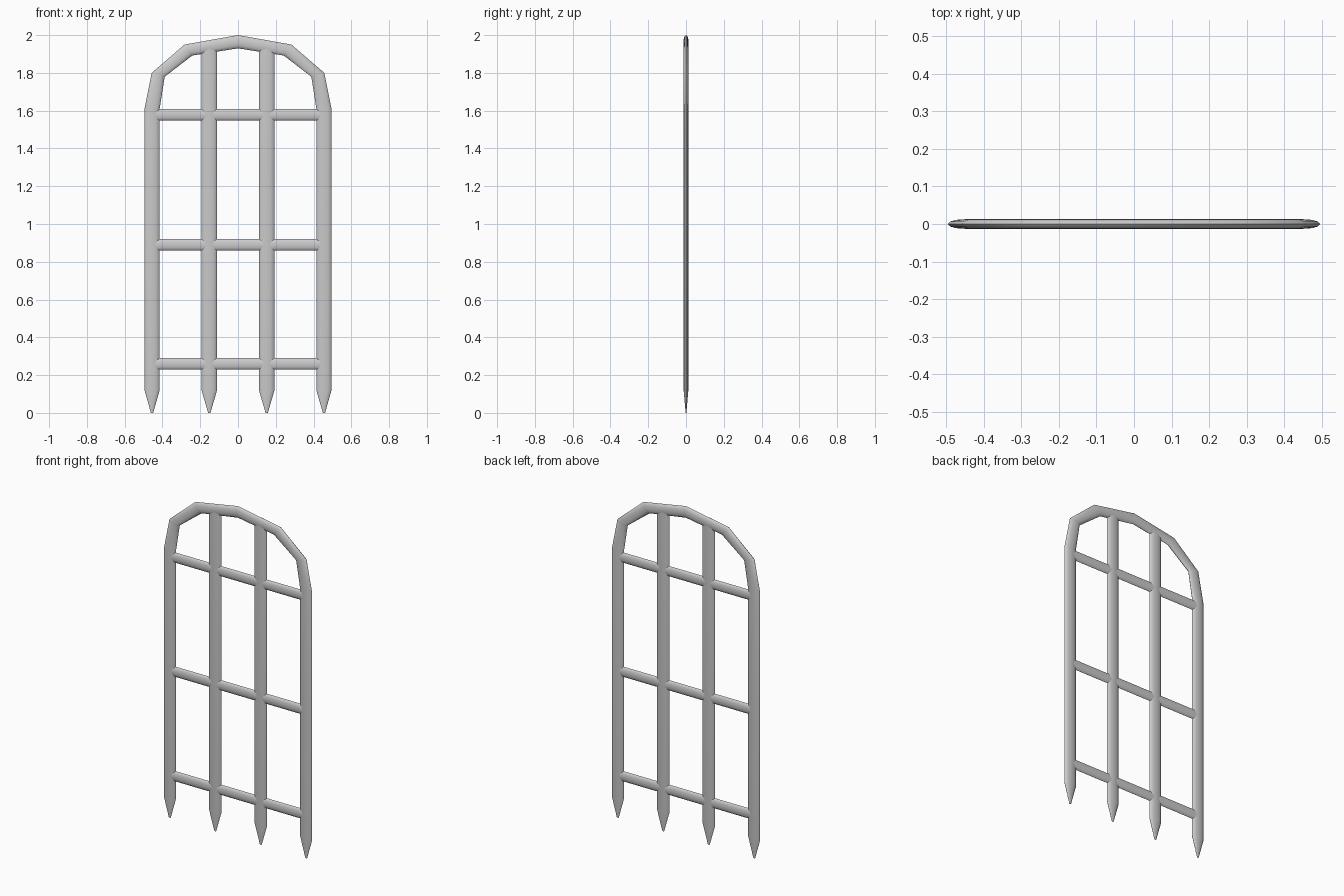
import bpy, bmesh, math

if "Cube" in bpy.data.objects:
    bpy.data.objects.remove(bpy.data.objects["Cube"])

SIDES = 12


def flat_bar(name, stations):
    """Sweep a flattened round section; a station is (x, z) of both edges and half depth."""
    bm = bmesh.new()
    rings = []
    for (ax, az), (bx, bz), depth in stations:
        cx, cz = (ax + bx) / 2, (az + bz) / 2
        hx, hz = (ax - bx) / 2, (az - bz) / 2
        ring = []
        for i in range(SIDES):
            a = 2 * math.pi * i / SIDES
            c = math.cos(a)
            ring.append(bm.verts.new((cx + hx * c, depth * math.sin(a), cz + hz * c)))
        rings.append(ring)
    for r0, r1 in zip(rings, rings[1:]):
        for i in range(SIDES):
            j = (i + 1) % SIDES
            bm.faces.new((r0[i], r0[j], r1[j], r1[i]))
    bm.faces.new(rings[0])
    bm.faces.new(rings[-1])
    bmesh.ops.recalc_face_normals(bm, faces=bm.faces)
    mesh = bpy.data.meshes.new(name)
    bm.to_mesh(mesh)
    bm.free()
    ob = bpy.data.objects.new(name, mesh)
    bpy.context.collection.objects.link(ob)
    bpy.ops.object.select_all(action='DESELECT')
    ob.select_set(True)
    bpy.context.view_layer.objects.active = ob
    bpy.ops.object.shade_smooth_by_angle(angle=math.radians(35))
    return ob


# Outer frame: two pointed posts joined by a faceted arch
half = [
    ((-0.461, 0), (-0.449, 0), 0.002),
    ((-0.495, 0.12), (-0.415, 0.12), 0.0125),
    ((-0.495, 1.61), (-0.415, 1.61), 0.0125),
    ((-0.457, 1.80), (-0.388, 1.78), 0.0135),
    ((-0.283, 1.95), (-0.242, 1.892), 0.0135),
]
crown = [((0, 2.0), (0, 1.93), 0.0135)]
mirrored = [((-a[0], a[1]), (-b[0], b[1]), d) for a, b, d in reversed(half)]
flat_bar("arched_frame", half + crown + mirrored)

# Inner pointed uprights
for side, x in (("left", -0.152), ("right", 0.152)):
    flat_bar("upright_" + side, [
        ((x - 0.006, 0), (x + 0.006, 0), 0.002),
        ((x - 0.041, 0.12), (x + 0.041, 0.12), 0.0125),
        ((x - 0.041, 1.94), (x + 0.041, 1.94), 0.0125),
    ])

# Horizontal crossbars
for label, z in (("lower", 0.26), ("middle", 0.89), ("upper", 1.578)):
    flat_bar("crossbar_" + label, [
        ((-0.44, z + 0.031), (-0.44, z - 0.031), 0.0115),
        ((0.44, z + 0.031), (0.44, z - 0.031), 0.0115),
    ])
